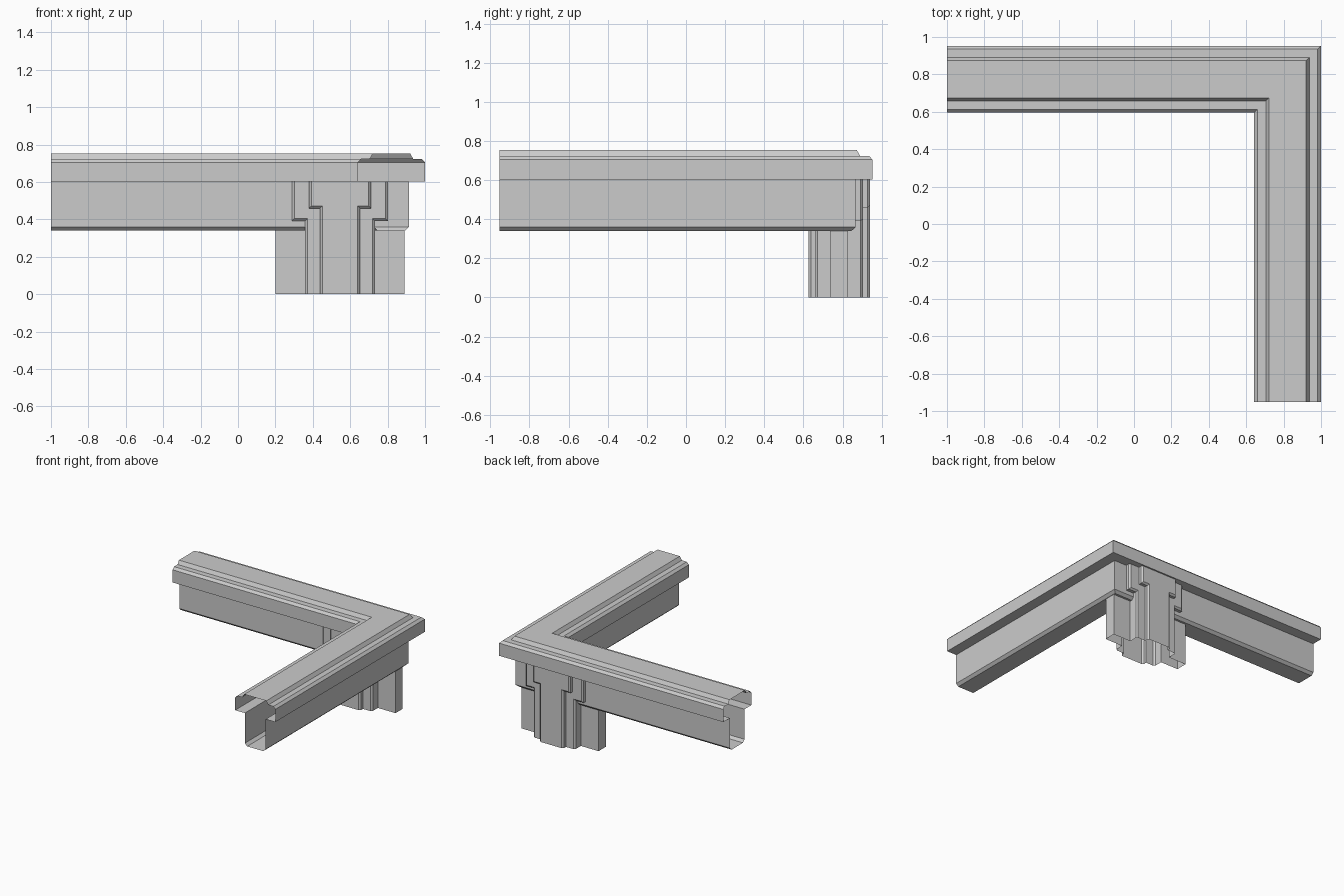
import bpy

if "Cube" in bpy.data.objects:
    bpy.data.objects.remove(bpy.data.objects["Cube"])

CAP_Z = 0.603          # underside of the beam cap
BEAM_Z = 0.34          # underside of the beam
EX, EY = 1.0, 0.953    # outer corner of the mitred beam
CX, CY = 0.545, 0.783  # centre of the column


def make(name, verts, faces):
    me = bpy.data.meshes.new(name)
    me.from_pydata(verts, [], faces)
    me.update()
    ob = bpy.data.objects.new(name, me)
    bpy.context.collection.objects.link(ob)
    return ob


# Beam: symmetric hollow profile (inset from outer edge, height) swept round a mitred corner
W = 0.358
half = [(0.107, BEAM_Z), (0.086, 0.36), (0.086, CAP_Z), (0, CAP_Z),
        (0, 0.705), (0.018, 0.724), (0.063, 0.724), (0.08, 0.753)]
profile = half + [(W - d, z) for d, z in reversed(half)]
n = len(profile)
verts = [(-1, EY - d, z) for d, z in profile]
verts += [(EX - d, EY - d, z) for d, z in profile]
verts += [(EX - d, -EY, z) for d, z in profile]
faces = [(s * n + i, s * n + (i + 1) % n, (s + 1) * n + (i + 1) % n, (s + 1) * n + i)
         for s in range(2) for i in range(n)]
make("corner_beam", verts, faces)


# Column: stepped T-shaped outlines, chamfered, open at top and bottom
def outline(w_low, w_high, z_step, inset):
    a, b, z = w_low - inset, w_high - inset, z_step + inset
    left = [(-a, 0), (-a, z), (-b, z), (-b, CAP_Z)]
    return left + [(-x, zz) for x, zz in reversed(left)]


OUTER = (0.187, 0.257, 0.391)
INNER = (0.107, 0.166, 0.459)
C = 0.013
rings = [(OUTER, 0, 0.046), (OUTER, 0, 0.110), (OUTER, C, 0.122),
         (INNER, 0, 0.122), (INNER, 0, 0.145), (INNER, C, 0.158)]


def column_side(name, side):
    vs, fs = [], []
    for shape, inset, depth in rings:
        vs += [(CX + x, CY + side * depth, z) for x, z in outline(*shape, inset)]
    for r in range(len(rings) - 1):
        for i in (0, 1, 2, 4, 5, 6):
            q = (r * 8 + i, r * 8 + i + 1, r * 8 + i + 9, r * 8 + i + 8)
            fs.append(q if side > 0 else q[::-1])
    k = (len(rings) - 1) * 8
    # pilaster face: shaft and widened head
    for q in ((k, k + 1, k + 6, k + 7), (k + 1, k + 2, k + 3, k + 4, k + 5, k + 6)):
        fs.append(q if side > 0 else q[::-1])
    make(name, vs, fs)


column_side("column_front", -1)
column_side("column_back", 1)

# Thin wings on each side of the column, below the beam
for name, s in (("wing_left", -1), ("wing_right", 1)):
    path = [(0.187, -0.046), (0.345, -0.046), (0.345, 0.046), (0.187, 0.046)]
    vs = [(CX + s * x, CY + y, z) for z in (0, BEAM_Z) for x, y in path]
    fs = [(i, i + 1, i + 5, i + 4) for i in range(3)]
    make(name, vs, [f if s > 0 else f[::-1] for f in fs])
